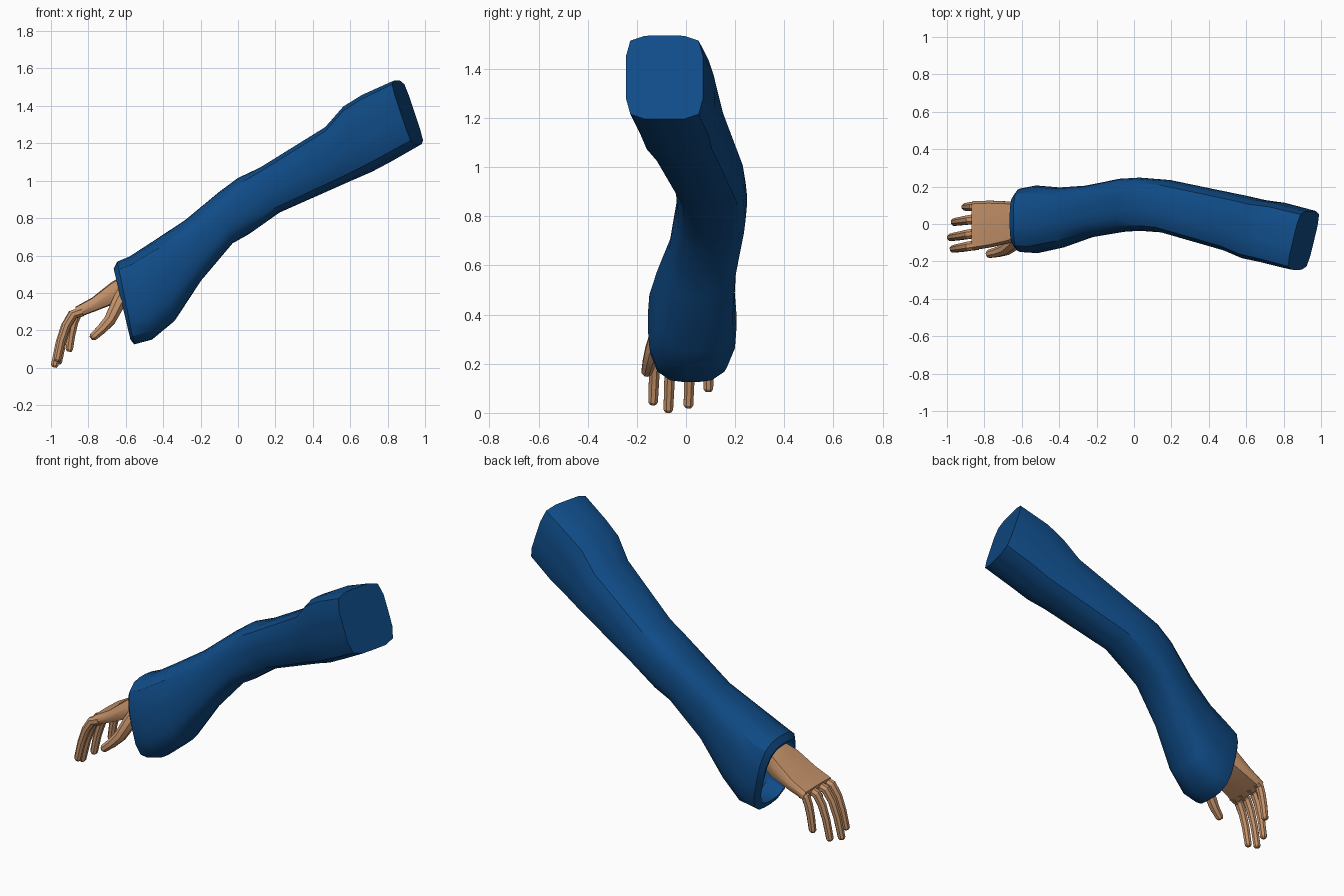
import bpy, bmesh, math
from mathutils import Vector

if "Cube" in bpy.data.objects:
    bpy.data.objects.remove(bpy.data.objects["Cube"])


def material(name, rgb):
    m = bpy.data.materials.new(name)
    m.diffuse_color = (*rgb, 1)
    m.use_nodes = True
    m.node_tree.nodes["Principled BSDF"].inputs["Base Color"].default_value = m.diffuse_color
    return m


BLUE = material("blue cloth", (0.005, 0.072, 0.245))
SKIN = material("tan skin", (0.56, 0.29, 0.145))


def ring(c, u, v, n, e):
    """Superellipse ring: centre, two half-axes, point count, squareness."""
    pts = []
    for i in range(n):
        a = 2 * math.pi * (i + 0.5) / n
        ca, sa = math.cos(a), math.sin(a)
        r = (abs(ca) ** e + abs(sa) ** e) ** (-1 / e)
        pts.append(c + u * (r * sa) + v * (r * ca))
    return pts


def loft(name, rings, mat, angle):
    """Skin the rings, cap both ends and shade."""
    bm = bmesh.new()
    loops = [[bm.verts.new(p) for p in r] for r in rings]
    n = len(loops[0])
    for a, b in zip(loops, loops[1:]):
        for i in range(n):
            j = (i + 1) % n
            bm.faces.new((a[i], a[j], b[j], b[i]))
    bm.faces.new(loops[0])
    bm.faces.new(loops[-1])
    bmesh.ops.recalc_face_normals(bm, faces=bm.faces)
    me = bpy.data.meshes.new(name)
    bm.to_mesh(me)
    bm.free()
    ob = bpy.data.objects.new(name, me)
    bpy.context.collection.objects.link(ob)
    me.materials.append(mat)
    bpy.ops.object.select_all(action='DESELECT')
    ob.select_set(True)
    bpy.context.view_layer.objects.active = ob
    bpy.ops.object.shade_smooth_by_angle(angle=math.radians(angle))
    return ob


def section(tx, tz, bx, bz, y0, y1, skew=0, e=3.5, n=20, s=1.0):
    """Ring from its top and bottom points (side view) and its y range."""
    t, b = Vector((tx, 0, tz)), Vector((bx, 0, bz))
    c = (t + b) / 2 + Vector((0, (y0 + y1) / 2, 0))
    w = (y1 - y0) / 2
    return ring(c, (t - b) / 2 * s, Vector((skew * w, w, 0)) * s, n, e)


# Sleeve, from the cuff up to the shoulder
sleeve = [
    (-0.665, 0.530, -0.575, 0.150, -0.125, 0.160, 0.00, 3.2),
    (-0.645, 0.568, -0.555, 0.125, -0.150, 0.190, 0.00, 3.2),
    (-0.580, 0.595, -0.460, 0.150, -0.155, 0.205, 0.00, 3.2),
    (-0.440, 0.685, -0.340, 0.250, -0.125, 0.195, -0.05, 3.0),
    (-0.280, 0.790, -0.200, 0.465, -0.070, 0.205, -0.10, 3.0),
    (-0.100, 0.940, -0.030, 0.665, -0.042, 0.242, -0.05, 3.0),
    (0.000, 1.015, 0.060, 0.715, -0.036, 0.248, 0.00, 3.0),
    (0.120, 1.070, 0.220, 0.830, -0.045, 0.235, 0.12, 3.2),
    (0.480, 1.290, 0.600, 1.000, -0.145, 0.155, 0.20, 3.6),
    (0.580, 1.400, 0.700, 1.045, -0.185, 0.130, 0.22, 4.0),
    (0.680, 1.460, 0.800, 1.100, -0.205, 0.115, 0.23, 4.5),
    (0.850, 1.535, 0.963, 1.195, -0.245, 0.070, 0.24, 5.5),
]
rings = [section(*sleeve[4], s=0.8), section(*sleeve[2], s=0.86),
         section(*sleeve[0], s=0.93)]
rings += [section(*s) for s in sleeve]
loft("sleeve", rings, BLUE, 33)

# Palm and wrist
palm = [
    (-0.46, 0.56, -0.42, 0.46, -0.04, 0.09),
    (-0.60, 0.505, -0.56, 0.395, -0.06, 0.10),
    (-0.68, 0.455, -0.64, 0.350, -0.100, 0.120),
    (-0.78, 0.375, -0.755, 0.305, -0.125, 0.125),
    (-0.87, 0.325, -0.855, 0.268, -0.140, 0.122),
]
loft("palm", [section(*p, 0, 6, 12) for p in palm], SKIN, 25)


def finger(name, path, w0, w1):
    """Jointed tapering finger along a path."""
    pts = [Vector(p) for p in path]
    out = []
    for i, p in enumerate(pts):
        d = (pts[min(i + 1, len(pts) - 1)] - pts[max(i - 1, 0)]).normalized()
        w = w0 + (w1 - w0) * i / (len(pts) - 1)
        v = (Vector((0, 1, 0)) - d * d.y).normalized()
        u = d.cross(v)
        out.append(ring(p, u * w, v * w, 8, 3))
    tip = pts[-1] + d * 0.012
    out.append(ring(tip, u * w * 0.6, v * w * 0.6, 8, 3))
    loft(name, out, SKIN, 25)


# Fingers: knuckle y, tip y, tip x, tip z
for name, ky, ty, tx, tz in [
        ("index_finger", -0.112, -0.134, -0.966, 0.045),
        ("middle_finger", -0.048, -0.072, -0.980, 0.014),
        ("ring_finger", 0.028, 0.010, -0.960, 0.032),
        ("little_finger", 0.095, 0.091, -0.902, 0.098)]:
    kx, kz = -0.835, 0.300
    path = [(kx + (tx - kx) * a, ky + (ty - ky) * b, kz + (tz - kz) * c)
            for a, b, c in [(0, 0, 0), (0.36, 0.3, 0.06), (0.62, 0.6, 0.28),
                            (0.83, 0.8, 0.60), (1, 1, 1)]]
    finger(name, path, 0.027, 0.020)

# Thumb
finger("thumb", [(-0.60, -0.06, 0.42), (-0.645, -0.105, 0.335),
                 (-0.685, -0.135, 0.255), (-0.73, -0.150, 0.205),
                 (-0.775, -0.160, 0.165)], 0.042, 0.022)
